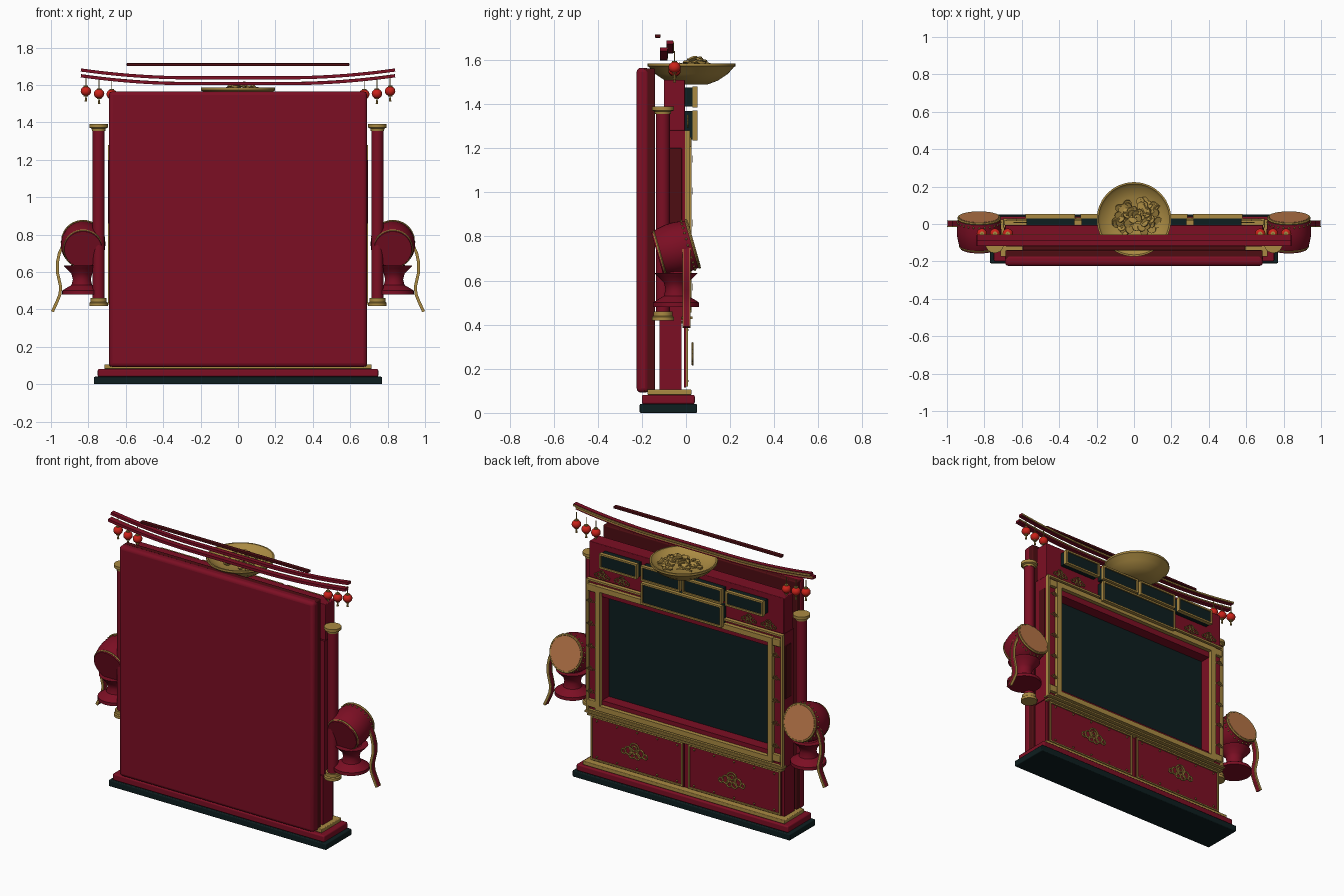
import bpy, bmesh, math, random
from mathutils import Matrix, Vector

if "Cube" in bpy.data.objects:
    bpy.data.objects.remove(bpy.data.objects["Cube"])
random.seed(4)


def material(name, rgb):
    m = bpy.data.materials.new(name)
    m.diffuse_color = (*rgb, 1)
    m.use_nodes = True
    m.node_tree.nodes["Principled BSDF"].inputs["Base Color"].default_value = m.diffuse_color
    return m


RED = material("crimson", (0.200, 0.0045, 0.017))
MAROON = material("dark maroon", (0.075, 0.004, 0.006))
GOLD = material("antique gold", (0.400, 0.255, 0.055))
DARK = material("dark teal", (0.004, 0.013, 0.014))
SKIN = material("drum skin", (0.480, 0.180, 0.065))
LAMP = material("lantern red", (0.600, 0.016, 0.010))


def finish(bm, name, mat):
    bmesh.ops.remove_doubles(bm, verts=bm.verts, dist=1e-5)
    bmesh.ops.recalc_face_normals(bm, faces=bm.faces)
    me = bpy.data.meshes.new(name)
    bm.to_mesh(me)
    bm.free()
    me.materials.append(mat)
    me.shade_smooth()
    me.set_sharp_from_angle(angle=math.radians(35))
    ob = bpy.data.objects.new(name, me)
    bpy.context.collection.objects.link(ob)
    return ob


def add_box(bm, x, y, z):
    mid = [(a + b) / 2 for a, b in (x, y, z)]
    size = [abs(b - a) for a, b in (x, y, z)]
    bmesh.ops.create_cube(bm, size=1, matrix=Matrix.Translation(mid) @ Matrix.Diagonal((*size, 1)))


def box(name, x, y, z, mat, bevel=0):
    bm = bmesh.new()
    add_box(bm, x, y, z)
    ob = finish(bm, name, mat)
    if bevel:
        mod = ob.modifiers.new("bevel", "BEVEL")
        mod.width, mod.segments = bevel, 3
    return ob


def frame(name, x, z, y, w, mat=GOLD):
    """Rectangular border of width w, lying in the xz plane."""
    bm = bmesh.new()
    for s in ((x[0], x[0] + w), (x[1] - w, x[1])):
        add_box(bm, s, y, z)
    for s in ((z[0], z[0] + w), (z[1] - w, z[1])):
        add_box(bm, (x[0] + w, x[1] - w), y, s)
    return finish(bm, name, mat)


def add_lathe(bm, profile, mat=Matrix(), segs=32, closed=False):
    rows = [[bm.verts.new(mat @ Vector((r * math.cos(a), r * math.sin(a), z)))
             for a in (2 * math.pi * i / segs for i in range(segs))] for r, z in profile]
    for k in range(len(rows) if closed else len(rows) - 1):
        lo, hi = rows[k], rows[(k + 1) % len(rows)]
        for i in range(segs):
            j = (i + 1) % segs
            bm.faces.new((lo[i], lo[j], hi[j], hi[i]))


def lathe(name, profile, mat, matrix=Matrix(), segs=32, closed=False):
    bm = bmesh.new()
    add_lathe(bm, profile, matrix, segs, closed)
    return finish(bm, name, mat)


def ring(r, z, t):
    return [(r + t * math.cos(a), z + t * math.sin(a)) for a in (math.pi * k / 3 for k in range(6))]


def disc(r, z0, z1):
    return [(0, z0), (r, z0), (r, z1), (0, z1)]


def strip(name, pts, y, t, mat):
    """Bar of thickness t that follows points in the xz plane."""
    bm = bmesh.new()
    rows = []
    for i, p in enumerate(pts):
        a, b = Vector(pts[max(i - 1, 0)]), Vector(pts[min(i + 1, len(pts) - 1)])
        d = (b - a).normalized() * t / 2
        rows.append([bm.verts.new((p[0] - s * d.y, v, p[1] + s * d.x))
                     for s, v in ((1, y[0]), (1, y[1]), (-1, y[1]), (-1, y[0]))])
    for lo, hi in zip(rows, rows[1:]):
        for i in range(4):
            bm.faces.new((lo[i], lo[i - 1], hi[i - 1], hi[i]))
    bm.faces.new(rows[0])
    bm.faces.new(rows[-1])
    return finish(bm, name, mat)


def clouds(name, spots, y):
    """Scrolling cloud ornaments: (x, z, width) each."""
    bm = bmesh.new()
    for x, z, w in spots:
        for dx, dz, r in ((0, .10, .17), (0, .10, .08), (-.22, -.02, .13), (.22, -.02, .13),
                          (-.40, -.08, .08), (.40, -.08, .08), (-.1, -.14, .1), (.1, -.14, .1)):
            m = Matrix.Translation((x + dx * w, y, z + dz * w)) @ Matrix.Rotation(math.pi / 2, 4, "X")
            add_lathe(bm, ring(r * w, 0, .03 * w), m, 14, True)
    return finish(bm, name, GOLD)


# plinth
box("base_slab", (-.77, .77), (-.21, .05), (0, .04), DARK, .005)
box("base_step", (-.75, .75), (-.20, .04), (.04, .082), RED, .008)
box("base_gold_step", (-.715, .715), (-.175, .025), (.082, .106), GOLD, .004)

# rear panel in two layers
box("rear_panel", (-.69, .69), (-.224, -.165), (.092, 1.565), RED, .02)
box("rear_panel_backing", (-.687, .687), (-.19, -.14), (.095, 1.562), MAROON, .006)

# lower cabinet with two doors
box("lower_cabinet", (-.685, .685), (-.12, -.02), (.1, .42), RED)
studs = bmesh.new()
for s in (1, -1):
    x = sorted((s * .015, s * .675))
    box("door", (x[0], x[1]), (-.008, 0), (.115, .405), RED)
    frame("door_trim", (x[0] + .005, x[1] - .005), (.12, .4), (0, .008), .009)
    for i in range(5):
        for z in (.145, .375):
            bmesh.ops.create_icosphere(studs, subdivisions=1, radius=.007,
                                       matrix=Matrix.Translation((s * (.06 + .142 * i), .006, z)))
finish(studs, "door_studs", GOLD)
clouds("door_clouds", [(-.345, .265, .19), (.345, .265, .19)], .03)

# main body around the recessed screen
box("body_back", (-.69, .69), (-.11, -.075), (.42, 1.28), RED)
frame("body_surround", (-.69, .69), (.42, 1.28), (-.075, 0), .095, RED)
box("body_sill", (-.595, .595), (-.075, 0), (.44, .467), RED)
box("body_lintel", (-.595, .595), (-.075, 0), (1.18, 1.225), RED)
box("screen", (-.597, .597), (-.075, -.069), (.467, 1.225), DARK)
frame("screen_gold_frame", (-.628, .628), (.455, 1.25), (0, .026), .033)
frame("outer_gold_frame", (-.695, .695), (.43, 1.28), (-.005, .018), .012)
box("sill_ledge", (-.70, .70), (-.02, .03), (.425, .437), GOLD, .003)
box("sill_lower_ledge", (-.69, .69), (-.02, .02), (.405, .417), GOLD, .003)
for s in (1, -1):
    for z in (.465, 1.205):
        box("corner_block", (s * .628, s * .683), (0, .024), (z, z + .045), GOLD, .004)
    box("side_inset", (s * .688, s * .695), (-.075, -.018), (.86, 1.2), MAROON, .003)
clouds("side_clouds", [(s * .656, .57 + .145 * i, .058) for s in (1, -1) for i in range(5)], .028)

# header with display boxes
box("header", (-.69, .69), (-.10, -.005), (1.28, 1.51), RED, .004)
clouds("header_clouds", [(s * x, 1.32, .11) for s in (1, -1) for x in (.59, .45)], .008)
for x0, x1, z0, z1 in ((.315, .58, 1.385, 1.48), (.01, .285, 1.385, 1.48), (-.285, -.01, 1.385, 1.48),
                       (-.58, -.315, 1.385, 1.48), (-.285, .285, 1.235, 1.372)):
    box("display_box", (x0 + .004, x1 - .004), (-.006, .045), (z0 + .004, z1 - .004), DARK)
    frame("display_trim", (x0, x1), (z0, z1), (.03, .053), .011)

# columns
for s in (1, -1):
    at = Matrix.Translation((s * .745, -.105, 0))
    lathe("column", disc(.032, .43, 1.38), RED, at, 24)
    lathe("column_cap", [(0, 1.355), (.036, 1.355), (.038, 1.367), (.05, 1.372), (.05, 1.39), (0, 1.39)], GOLD, at, 24)
    lathe("column_foot", [(0, .418), (.05, .418), (.05, .435), (.043, .44), (.043, .46), (0, .46)], GOLD, at, 24)

# drums on pedestals, with hanging ribbons
for s in (1, -1):
    at = Matrix.Translation((s * .828, -.13, .72)) @ Matrix.Rotation(math.radians(-74), 4, "X")
    lathe("drum_shell", [(0, 0), (.1, 0), (.111, .03), (.118, .07), (.119, .1), (.115, .14), (.11, .168), (0, .168)],
          RED, at, 40)
    lathe("drum_skin", disc(.105, .168, .174), SKIN, at, 40)
    lathe("drum_front_rim", ring(.110, .167, .007), GOLD, at, 40, True)
    lathe("drum_rear_rim", ring(.102, .012, .006), GOLD, at, 40, True)
    bm = bmesh.new()
    for i in range(24):
        a = math.pi * i / 12
        bmesh.ops.create_icosphere(bm, subdivisions=1, radius=.006, matrix=at @ Matrix.Translation(
            (.115 * math.cos(a), .115 * math.sin(a), .145)))
    finish(bm, "drum_studs", GOLD)
    lathe("drum_pedestal", [(0, .48), (.105, .48), (.105, .5), (.085, .513), (.055, .53), (.048, .56), (.055, .59),
                            (.085, .62), (.098, .635), (.06, .635), (.04, .65), (0, .65)],
          RED, Matrix.Translation((s * .835, -.045, 0)))
    path = [(s * x, z) for x, z in ((.935, .745), (.955, .70), (.966, .65), (.966, .60), (.957, .56), (.948, .52),
                                    (.952, .48), (.968, .44), (.982, .41), (.992, .388))]
    strip("ribbon", path, (-.012, .016), .014, RED)
    for y in (-.016, .015):
        strip("ribbon_hem", path, (y, y + .005), .016, GOLD)


# upturned roof beams
def sweep(z):
    xs = [-.84 + 1.68 * i / 32 for i in range(33)]
    return [(x, z + .042 * (max(0, abs(x) - .25) / .59) ** 2) for x in xs]


strip("lower_roof_beam", sweep(1.607), (-.117, -.085), .017, RED)
strip("upper_roof_beam", sweep(1.638), (-.088, -.06), .017, RED)
strip("upper_beam_trim", sweep(1.638), (-.06, -.055), .010, GOLD)
strip("lower_beam_trim", sweep(1.612), (-.085, -.081), .008, GOLD)
box("ridge_bar", (-.595, .595), (-.141, -.115), (1.701, 1.716), MAROON, .003)

# lanterns
for s in (1, -1):
    for x, z in ((.813, 1.567), (.743, 1.553), (.675, 1.55)):
        at = Matrix.Translation((s * x, -.052, z))
        lathe("lantern", [(.028 * math.sin(a), -.026 * math.cos(a)) for a in (math.pi * k / 10 for k in range(11))],
              LAMP, at, 16)
        bm = bmesh.new()
        for p in (disc(.012, .023, .029), disc(.012, -.029, -.023), disc(.0025, .029, .075),
                  [(0, -.055), (.007, -.055), (.003, -.029), (0, -.029)]):
            add_lathe(bm, p, at, 10)
        finish(bm, "lantern_fittings", GOLD)

# bowl heaped with coins
at = Matrix.Translation((0, .025, 0))
lathe("bowl", [(0, 1.49), (.075, 1.49), (.12, 1.507), (.165, 1.537), (.19, 1.566), (.199, 1.572), (.199, 1.585),
               (.19, 1.585), (.178, 1.57), (.12, 1.545), (0, 1.535)], GOLD, at, 48)
bm = bmesh.new()
for i in range(60):
    r, a = .125 * math.sqrt(random.random()), random.uniform(0, 2 * math.pi)
    m = (Matrix.Translation((.015 + r * math.cos(a), .04 + r * .75 * math.sin(a), 1.548 + .062 * (1 - r / .14)))
         @ Matrix.Rotation(random.uniform(-.5, .5), 4, "X") @ Matrix.Rotation(random.uniform(-.5, .5), 4, "Y"))
    add_lathe(bm, disc(.022, -.004, .004), m, 16)
finish(bm, "coins", GOLD)
